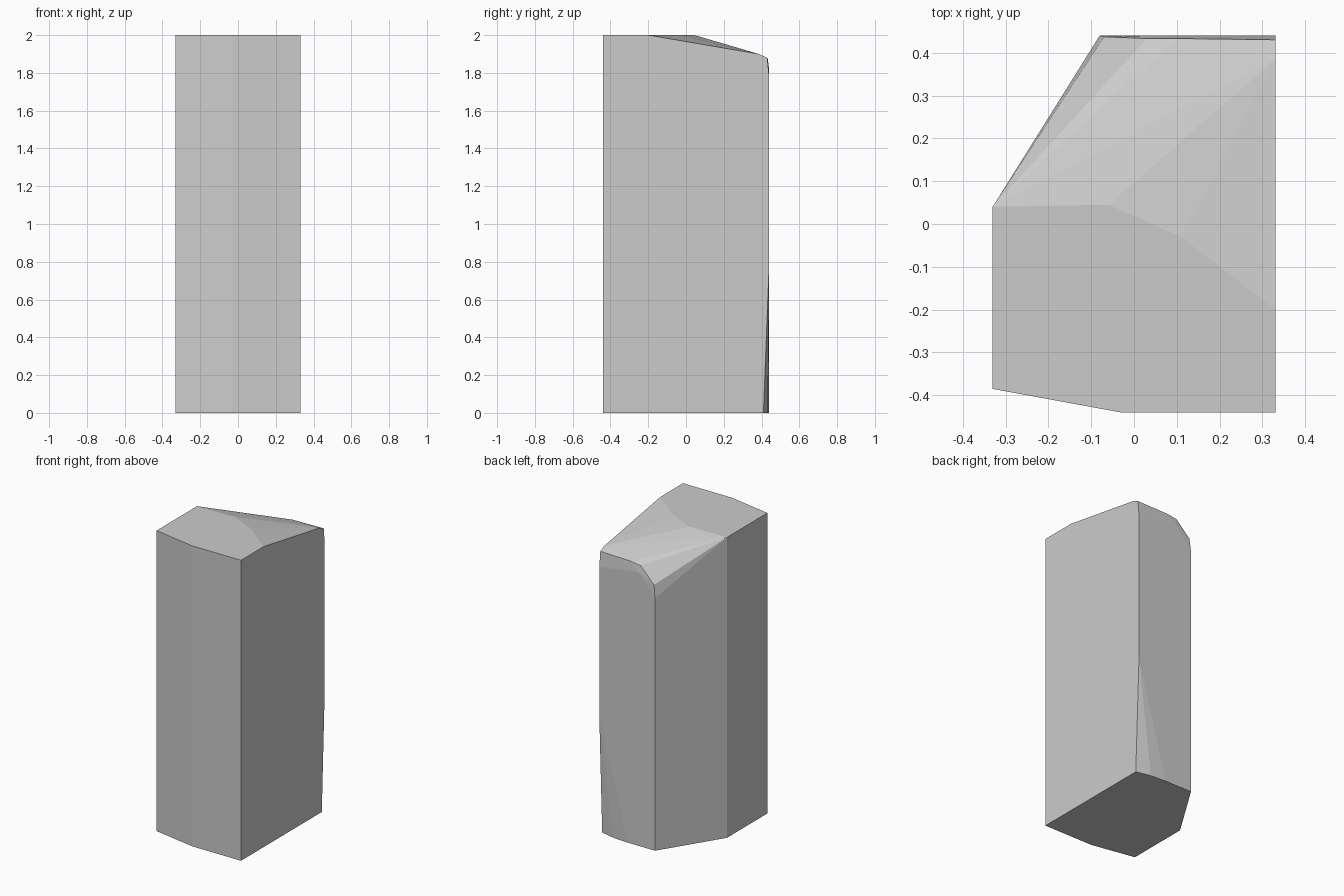
import bpy, bmesh

if "Cube" in bpy.data.objects:
    bpy.data.objects.remove(bpy.data.objects["Cube"])

# Footprint corners shared by the base and the flat top
front = [(-0.33, 0.04), (-0.33, -0.385), (-0.03, -0.44), (0.33, -0.44)]

points = [(x, y, z) for z in (0, 2) for x, y in front]

# Back of the base, tapering in at the right corner
points += [(-0.08, 0.44, 0), (0.12, 0.44, 0), (0.23, 0.433, 0), (0.33, 0.41, 0)]
# Rear boundary of the flat top
points += [(0.33, -0.2, 2), (0.11, -0.03, 2), (-0.06, 0.045, 2)]
# Sloping top and worn back edge
points += [(0.33, 0.385, 1.9), (0.33, 0.43, 1.88), (0.1, 0.433, 1.875),
           (0.03, 0.433, 1.865), (-0.07, 0.437, 1.765), (-0.08, 0.44, 1.68)]
# Upright back face
points += [(0.33, 0.44, 0.78), (0.33, 0.44, 1.78), (0.04, 0.44, 1.82)]

# Wrap the corners into one faceted stone block
bm = bmesh.new()
for p in points:
    bm.verts.new(p)
bmesh.ops.convex_hull(bm, input=bm.verts[:])
bmesh.ops.delete(bm, geom=[v for v in bm.verts if not v.link_faces], context='VERTS')
bmesh.ops.dissolve_limit(bm, angle_limit=0.005, verts=bm.verts[:], edges=bm.edges[:])
bmesh.ops.recalc_face_normals(bm, faces=bm.faces[:])

mesh = bpy.data.meshes.new("stone_pillar")
bm.to_mesh(mesh)
bm.free()
bpy.context.collection.objects.link(bpy.data.objects.new("stone_pillar", mesh))
